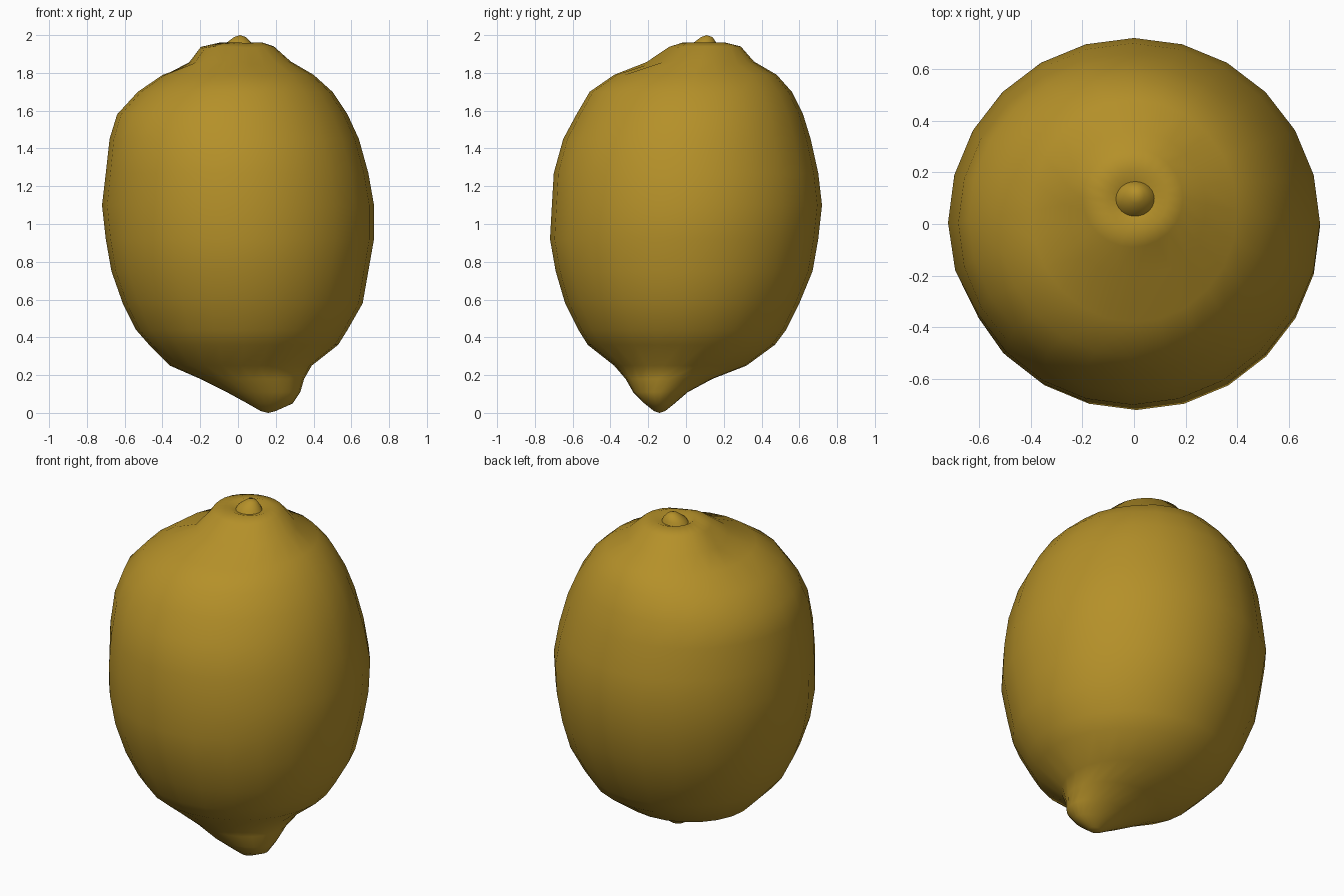
import bpy, bmesh
from math import cos, sin, tau, exp
from mathutils import Vector

cube = bpy.data.objects.get("Cube")
if cube:
    bpy.data.objects.remove(cube, do_unlink=True)

SIDES = 24

# One colour for the whole fruit
peel = bpy.data.materials.new("lemon_yellow")
peel.use_nodes = True
colour = (0.46, 0.28, 0.022, 1)
peel.diffuse_color = colour
bsdf = peel.node_tree.nodes["Principled BSDF"]
bsdf.inputs["Base Color"].default_value = colour
bsdf.inputs["Roughness"].default_value = 0.6

# Cross-sections from the tip to the crown: height, x range, y range
SECTIONS = [
    (.01, .12, .20, -.17, -.11),
    (.05, .05, .29, -.22, -.06),
    (.11, -.06, .33, -.28, .01),
    (.18, -.2, .35, -.32, .14),
    (.25, -.36, .39, -.38, .32),
    (.36, -.47, .53, -.52, .47),
    (.44, -.54, .58, -.57, .53),
    (.58, -.61, .66, -.64, .6),
    (.75, -.67, .69, -.69, .67),
    (.92, -.7, .72, -.72, .7),
    (1.1, -.72, .72, -.71, .72),
    (1.27, -.7, .69, -.7, .7),
    (1.45, -.68, .64, -.65, .66),
    (1.58, -.64, .58, -.58, .62),
    (1.7, -.53, .5, -.51, .56),
    (1.79, -.4, .4, -.38, .48),
    (1.86, -.27, .28, -.21, .36),
    (1.94, -.2, .19, -.09, .29),
    (1.96, -.1, .13, -.02, .21),
    (1.94, -.07, .07, .03, .16),
]

# Soft hollows in the peel: centre, radius, depth
DENTS = [
    ((-.25, .03, 1.86), .09, .03),
    ((.1, -.15, 1.9), .08, .03),
    ((.26, .27, 1.87), .08, .025),
    ((-.62, -.35, 1.1), .15, .015),
]


def ring(bm, z, x0, x1, y0, y1):
    """Add an oval loop of vertices filling the given ranges."""
    cx, cy = (x0 + x1) / 2, (y0 + y1) / 2
    rx, ry = (x1 - x0) / 2, (y1 - y0) / 2
    angles = [tau * i / SIDES for i in range(SIDES)]
    return [bm.verts.new((cx + rx * cos(a), cy + ry * sin(a), z)) for a in angles]


def skin(bm, loops):
    """Join successive loops with quads."""
    for low, high in zip(loops, loops[1:]):
        for i in range(SIDES):
            j = (i + 1) % SIDES
            bm.faces.new((low[i], low[j], high[j], high[i]))


def cap(bm, loop, point):
    """Close a loop with a fan of triangles."""
    tip = bm.verts.new(point)
    for i in range(SIDES):
        bm.faces.new((loop[i], loop[(i + 1) % SIDES], tip))


def finish(bm, name):
    bmesh.ops.recalc_face_normals(bm, faces=bm.faces)
    for face in bm.faces:
        face.smooth = True
    mesh = bpy.data.meshes.new(name)
    bm.to_mesh(mesh)
    bm.free()
    mesh.materials.append(peel)
    obj = bpy.data.objects.new(name, mesh)
    bpy.context.collection.objects.link(obj)
    return obj


# Fruit body with its off-centre pointed tip and puckered crown
bm = bmesh.new()
loops = [ring(bm, *section) for section in SECTIONS]
skin(bm, loops)
cap(bm, loops[0], (.16, -.14, 0))
cap(bm, loops[-1], (0, .09, 1.93))
core = Vector((0, 0, 1))
for vert in bm.verts:
    for centre, radius, depth in DENTS:
        gap = (vert.co - Vector(centre)).length / radius
        vert.co += (core - vert.co).normalized() * depth * exp(-gap * gap)
finish(bm, "fruit_body")

# Stalk stub sitting in the crown
bm = bmesh.new()
stub = [
    ring(bm, 1.92, -.08, .09, .02, .17),
    ring(bm, 1.96, -.06, .07, .04, .16),
    ring(bm, 1.99, -.02, .04, .08, .14),
]
skin(bm, stub)
cap(bm, stub[-1], (.01, .11, 2))
finish(bm, "stalk_stub")
